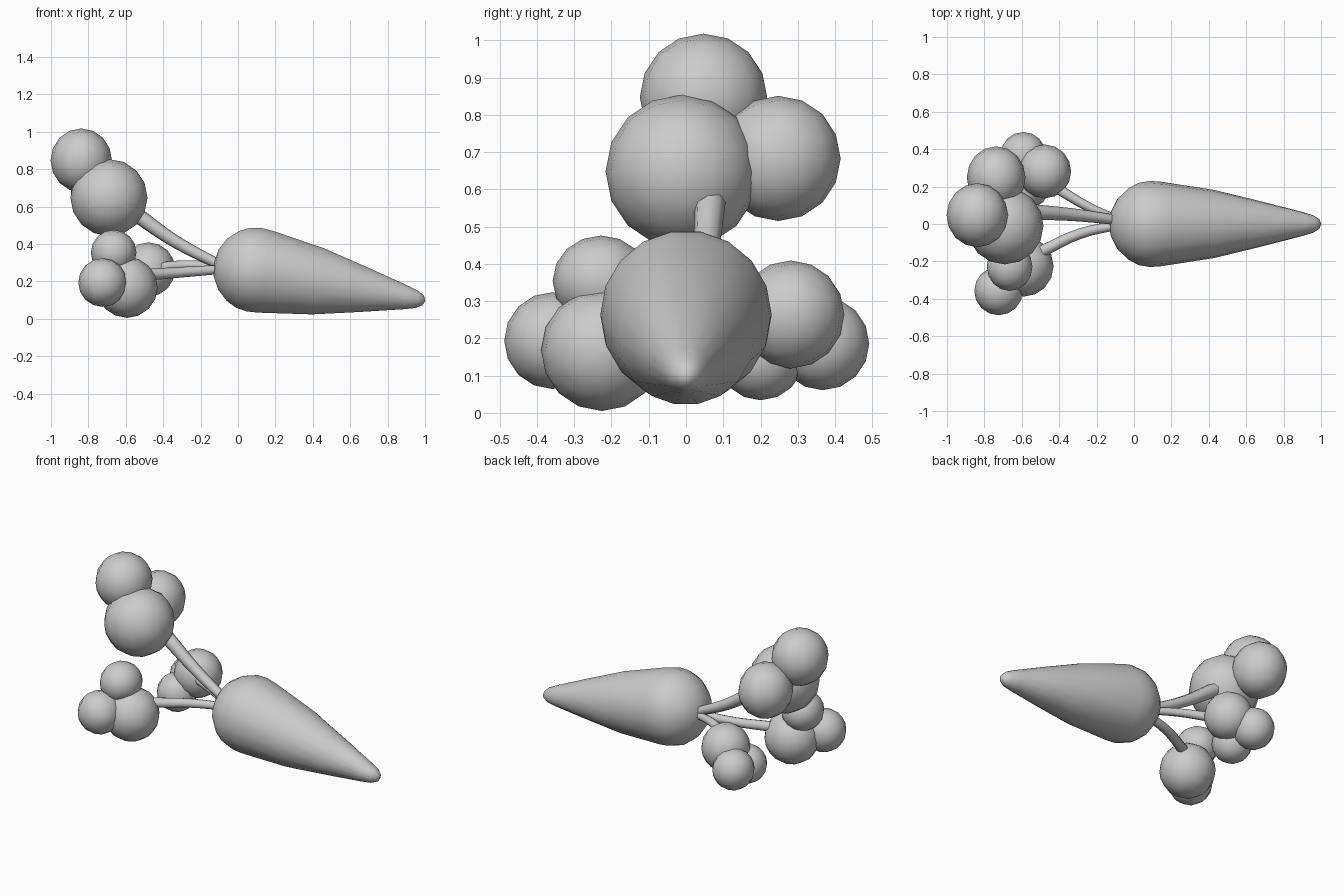
import bpy, bmesh, math
from mathutils import Vector, Matrix

if "Cube" in bpy.data.objects:
    bpy.data.objects.remove(bpy.data.objects["Cube"])


def make_object(name, bm):
    for f in bm.faces:
        f.smooth = True
    mesh = bpy.data.meshes.new(name)
    bm.to_mesh(mesh)
    bm.free()
    ob = bpy.data.objects.new(name, mesh)
    bpy.context.collection.objects.link(ob)
    return ob


# Root: profile (distance along axis, radius) spun around a tilted axis
PROFILE = [(-0.215, 0), (-0.205, 0.075), (-0.17, 0.14), (-0.115, 0.192),
           (-0.06, 0.22), (0, 0.23), (0.06, 0.226), (0.35, 0.182),
           (0.6, 0.122), (0.83, 0.064), (0.89, 0.046), (0.92, 0.026), (0.932, 0)]
bm = bmesh.new()
verts = [bm.verts.new((r, 0, t)) for t, r in PROFILE]
edges = [bm.edges.new(p) for p in zip(verts, verts[1:])]
bmesh.ops.spin(bm, geom=verts + edges, cent=(0, 0, 0), axis=(0, 0, 1),
               angle=math.tau, steps=18, use_duplicate=False)
bmesh.ops.remove_doubles(bm, verts=bm.verts, dist=0.0005)
bmesh.ops.recalc_face_normals(bm, faces=bm.faces)
root = make_object("root", bm)
axis = Vector((0.984, 0, -0.18))
root.matrix_world = (Matrix.Translation((0.085, 0, 0.263))
                     @ axis.to_track_quat('Z', 'Y').to_matrix().to_4x4())


# Leaf stalks: round tubes that thicken towards the leaves
def stalk(name, points, r0, r1):
    curve = bpy.data.curves.new(name, 'CURVE')
    curve.dimensions = '3D'
    curve.bevel_depth = 1.0
    curve.bevel_resolution = 2
    curve.use_fill_caps = True
    curve.resolution_u = 4
    sp = curve.splines.new('BEZIER')
    sp.bezier_points.add(len(points) - 1)
    for i, (bp, co) in enumerate(zip(sp.bezier_points, points)):
        bp.co = co
        bp.radius = r0 + (r1 - r0) * i / (len(points) - 1)
        bp.handle_left_type = bp.handle_right_type = 'AUTO'
    sp.use_smooth = True
    ob = bpy.data.objects.new(name, curve)
    bpy.context.collection.objects.link(ob)


stalk("upper_stalk", [(-0.08, 0.02, 0.28), (-0.33, 0.05, 0.41), (-0.56, 0.065, 0.57)], 0.026, 0.042)
stalk("front_stalk", [(-0.08, -0.005, 0.265), (-0.29, -0.052, 0.25), (-0.5, -0.15, 0.235)], 0.024, 0.032)
stalk("back_stalk", [(-0.08, 0.02, 0.27), (-0.25, 0.095, 0.288), (-0.41, 0.19, 0.275)], 0.022, 0.028)


# Leaf clumps: rounded balls in three groups of three
def ball(name, x, y, z, rx, ry=None, rz=None):
    bm = bmesh.new()
    bmesh.ops.create_cube(bm, size=2)
    bmesh.ops.subdivide_edges(bm, edges=bm.edges[:], cuts=3, use_grid_fill=True)
    for v in bm.verts:
        # even out the grid before projecting to the sphere
        v.co = Vector([math.tan(c * math.pi / 4) for c in v.co]).normalized()
    ob = make_object(name, bm)
    ob.location = (x, y, z)
    ob.rotation_euler = (0, 0, 0)
    ob.scale = (rx, ry or rx, rz or rx)


GROUPS = {
    "upper": [(-0.69, -0.01, 0.648, 0.206),
              (-0.838, 0.047, 0.847, 0.164, 0.171, 0.171),
              (-0.737, 0.248, 0.683, 0.157, 0.167, 0.168)],
    "front": [(-0.593, -0.226, 0.168, 0.163),
              (-0.665, -0.228, 0.354, 0.122, 0.13, 0.122),
              (-0.724, -0.358, 0.194, 0.13)],
    "back": [(-0.478, 0.281, 0.264, 0.142, 0.144, 0.145),
             (-0.592, 0.367, 0.186, 0.122, 0.125, 0.125),
             (-0.57, 0.2, 0.152, 0.118)],
}
for group, balls in GROUPS.items():
    for i, b in enumerate(balls, 1):
        ball(f"{group}_leaf_{i}", *b)
